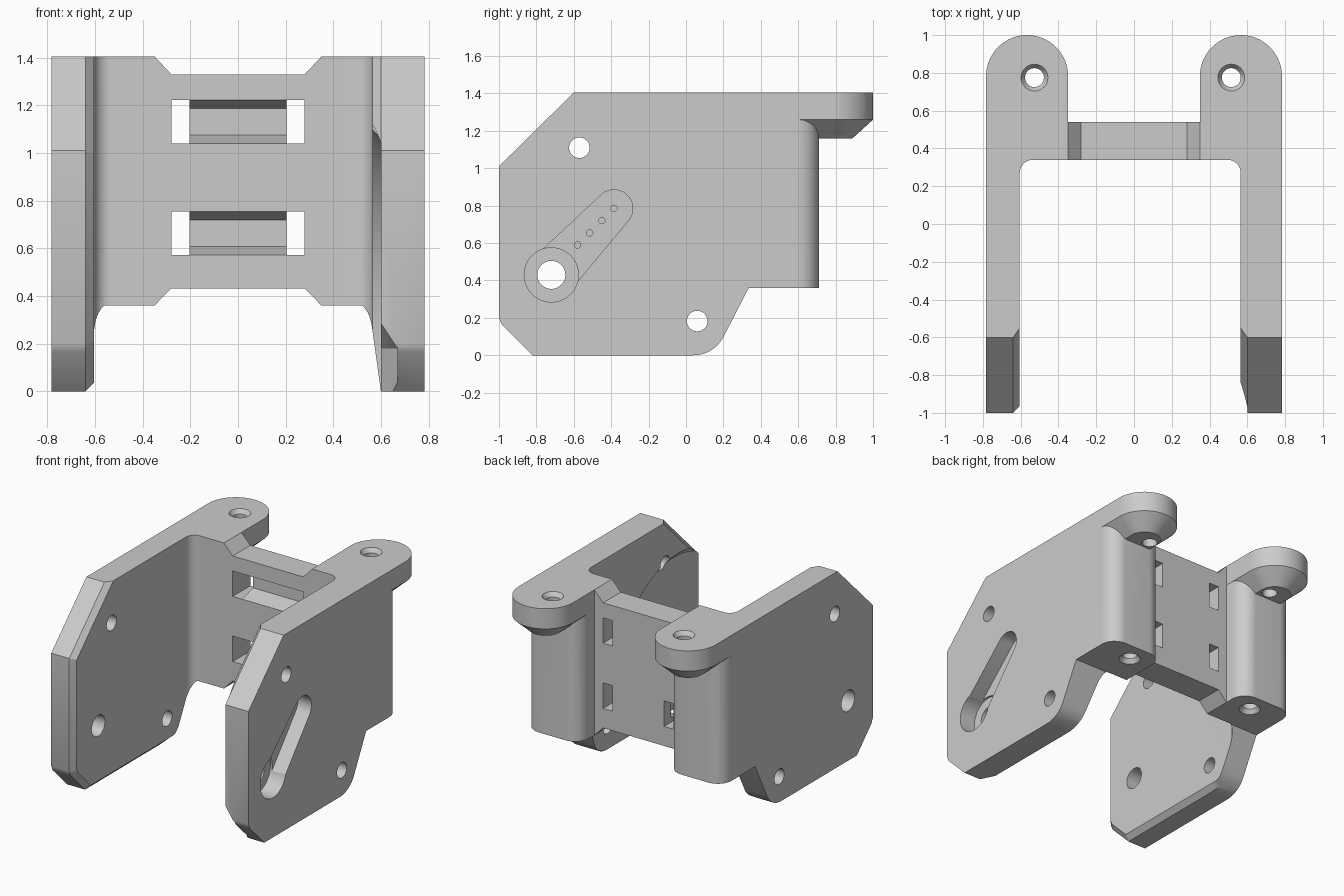
import bpy, bmesh
from math import cos, sin, pi, atan2, radians, hypot, acos
from mathutils import Vector

cube = bpy.data.objects.get("Cube")
if cube:
    bpy.data.objects.remove(cube, do_unlink=True)

grey = bpy.data.materials.new("plain grey")
grey.use_nodes = True
colour = (0.6, 0.6, 0.6, 1)
grey.diffuse_color = colour
grey.node_tree.nodes["Principled BSDF"].inputs["Base Color"].default_value = colour


def arc(cx, cy, r, a0, a1, n=12):
    return [(cx + r * cos(radians(a0 + (a1 - a0) * i / n)),
             cy + r * sin(radians(a0 + (a1 - a0) * i / n))) for i in range(n + 1)]


def circle(cx, cy, r, n=40):
    return arc(cx, cy, r, 0, 360, n)[:-1]


def loft(name, axis, rings):
    """Closed solid through (outline, position) rings along an axis."""
    place = {"x": lambda p, d: (d, p[0], p[1]),
             "y": lambda p, d: (p[0], d, p[1]),
             "z": lambda p, d: (p[0], p[1], d)}[axis]
    bm = bmesh.new()
    loops = [[bm.verts.new(place(p, d)) for p in pts] for pts, d in rings]
    for a, b in zip(loops, loops[1:]):
        for i in range(len(a)):
            j = (i + 1) % len(a)
            bm.faces.new((a[i], a[j], b[j], b[i]))
    bm.faces.new(loops[0])
    bm.faces.new(loops[-1])
    bmesh.ops.recalc_face_normals(bm, faces=bm.faces)
    mesh = bpy.data.meshes.new(name)
    bm.to_mesh(mesh)
    bm.free()
    mesh.materials.append(grey)
    ob = bpy.data.objects.new(name, mesh)
    bpy.context.collection.objects.link(ob)
    return ob


def prism(name, axis, pts, a, b):
    return loft(name, axis, [(pts, a), (pts, b)])


def combine(ob, other, operation):
    mod = ob.modifiers.new(operation, "BOOLEAN")
    mod.operation, mod.object, mod.solver = operation, other, "EXACT"
    bpy.context.view_layer.objects.active = ob
    bpy.ops.object.modifier_apply(modifier=mod.name)
    bpy.data.objects.remove(other, do_unlink=True)


def cut(ob, axis, pts, a, b):
    combine(ob, prism("cutter", axis, pts, a, b), "DIFFERENCE")


def rect(x0, x1, y0, y1):
    return [(x0, y0), (x1, y0), (x1, y1), (x0, y1)]


PIVOT = (-0.72, 0.43)
TOP = 1.405


def side_outline(inset):
    """Side profile; the front and bottom edges move in by the inset."""
    i = inset
    heel = [(y, max(z, i)) for y, z in arc(0.04, 0.18, 0.18, -90, -27, 8)]
    return [(-1 + i, 0.2 + i * 0.4), (-0.985 + i, 0.165 + i * 0.4), (-0.82 + i * 0.4, i),
            *heel, (0.335, 0.36), (0.9, 0.36), (0.9, TOP),
            (-0.6 + i * 1.42, TOP), (-1 + i, 1.01 - i * 0.42)]


def side(name, s, inner):
    # plate and column plan, with a fillet where they meet
    plan = ([(0.783, -1.0)] + arc(0.673, 0.6, 0.11, 0, 90)
            + arc(0.46, 0.6, 0.11, 90, 180) + [(0.35, 0.34)]
            + arc(inner - 0.07, 0.27, 0.07, 90, 0) + [(inner, -1.0)])
    body = prism(name, "z", [(s * x, y) for x, y in plan], -0.1, TOP + 0.1)
    full, small = side_outline(0), side_outline(0.035)
    profile = loft("profile", "x", [(full, s * 0.9), (full, s * (inner + 0.035)),
                                    (small, s * inner), (small, s * 0.2)])
    combine(body, profile, "INTERSECT")

    # rounded ear with a tapered underside
    def ear(r, front):
        pts = arc(0.566, 0.783, r, 0, 180, 32) + [(0.566 - r, front), (0.566 + r, front)]
        return [(s * x, y) for x, y in pts]
    combine(body, loft("ear", "z", [(ear(0.217, 0.45), TOP), (ear(0.217, 0.45), 1.26),
                                    (ear(0.107, 0.45), 1.16)]), "UNION")
    return body


def countersunk(ob, x, y, z, d, depth):
    """Screw hole entering at height z in direction d."""
    wide, narrow = circle(x, y, 0.078), circle(x, y, 0.05)
    tool = loft("cutter", "z", [(wide, z + d * -0.01), (narrow, z + d * 0.03),
                                (narrow, z + d * depth)])
    combine(ob, tool, "DIFFERENCE")


left = side("left_side", 1, 0.565)
right = side("right_side", -1, 0.605)

# shallow round recess inside the left plate
combine(left, loft("cutter", "x", [(circle(*PIVOT, 0.71, 96), 0.555),
                                   (circle(*PIVOT, 0.66, 96), 0.6)]), "DIFFERENCE")
# sloped lower edge and front corner relief of the left plate
cut(left, "y", [(0.5, 0.25), (0.565, 0.25), (0.601, -0.01), (0.5, -0.01)], -1.1, 0.29)
relief = [(0.5, -1.1), (0.67, -1.1), (0.67, -0.86), (0.59, -0.7), (0.5, -0.7)]
tip = [(0.5, -1.1), (0.59, -1.1), (0.59, -0.9), (0.58, -0.8), (0.5, -0.8)]
combine(left, loft("cutter", "z", [(relief, -0.1), (relief, 0.18), (tip, 0.3)]),
        "DIFFERENCE")

# tapered lever pocket on the outside of the left plate
END = (-0.385, 0.785)
angle = atan2(END[1] - PIVOT[1], END[0] - PIVOT[0]) * 180 / pi
R0, R1 = 0.13, 0.1
lean = acos((R0 - R1) / hypot(END[0] - PIVOT[0], END[1] - PIVOT[1])) * 180 / pi
lever = (arc(*END, R1, angle - lean, angle + lean, 24)
         + arc(*PIVOT, R0, angle + lean, angle + 360 - lean, 32))
cut(left, "x", lever, 0.675, 0.9)
cut(left, "x", circle(*PIVOT, 0.145, 48), 0.66, 0.9)
for i in range(4):
    cut(left, "x", circle(-0.58 + i * 0.065, 0.59 + i * 0.065, 0.017, 16), 0.64, 0.7)

# plate holes and screw holes on both sides
for body, x in ((left, 0.515), (right, -0.527)):
    s = 1 if x > 0 else -1
    for y, z, r in ((*PIVOT, 0.075), (-0.57, 1.11, 0.055), (0.06, 0.183, 0.055)):
        cut(body, "x", circle(y, z, r), s * 0.5, s * 0.9)
    countersunk(body, x, 0.775, TOP, -1, 0.3)
    countersunk(body, x, 0.57, 0.36, 1, 0.25)

# cross web with notched top and bottom edges
half = [(0.28, 0.432), (0.35, 0.36), (0.42, 0.36), (0.42, TOP), (0.35, TOP), (0.28, 1.33)]
web = prism("cross_web", "y", half + [(-x, z) for x, z in reversed(half)], 0.34, 0.54)

# strap windows: open at both ends, a sloped pocket between
for z0, z1 in ((1.04, 1.222), (0.572, 0.755)):
    for s in (-1, 1):
        cut(web, "y", rect(*sorted((s * 0.204, s * 0.28)), z0, z1), 0.2, 0.7)
    pocket = [(0.3, z0), (0.34, z0), (0.46, z0 + 0.036), (0.46, z1 - 0.036),
              (0.34, z1), (0.3, z1)]
    cut(web, "x", pocket, -0.21, 0.21)

# join into one bracket
combine(web, left, "UNION")
combine(web, right, "UNION")
web.name = "bracket"
bpy.ops.object.select_all(action="DESELECT")
web.select_set(True)
bpy.context.view_layer.objects.active = web
bpy.ops.object.shade_smooth_by_angle(angle=radians(25))
